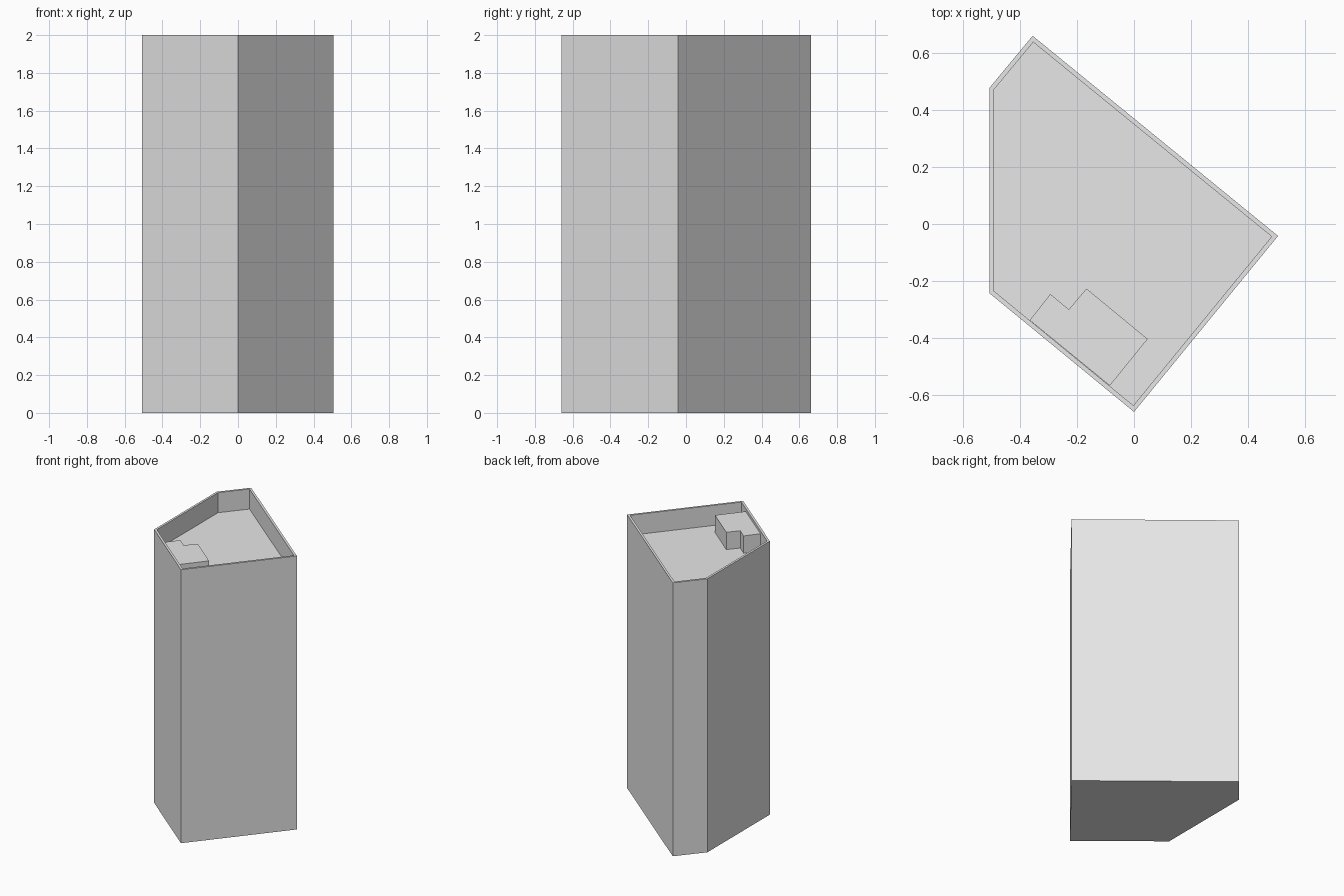
import bpy
import bmesh

if "Cube" in bpy.data.objects:
    bpy.data.objects.remove(bpy.data.objects["Cube"], do_unlink=True)

HEIGHT, ROOF, RIM = 2.0, 1.853, 0.016

grey = bpy.data.materials.new("light grey")
grey.use_nodes = True
grey.diffuse_color = (0.8, 0.8, 0.8, 1)
grey.node_tree.nodes["Principled BSDF"].inputs["Base Color"].default_value = (0.8, 0.8, 0.8, 1)


def prism(bm, outline, bottom, top):
    """Closed prism over a plan outline; returns its top face."""
    base = bm.faces.new([bm.verts.new((x, y, bottom)) for x, y in outline])
    cap = bm.faces.new([bm.verts.new((x, y, top)) for x, y in outline])
    low, high = list(base.verts), list(cap.verts)
    for i in range(len(outline)):
        j = (i + 1) % len(outline)
        bm.faces.new((low[i], low[j], high[j], high[i]))
    bmesh.ops.recalc_face_normals(bm, faces=bm.faces[:])
    return cap


def finish(name, bm):
    mesh = bpy.data.meshes.new(name)
    bm.to_mesh(mesh)
    bm.free()
    mesh.materials.append(grey)
    bpy.context.collection.objects.link(bpy.data.objects.new(name, mesh))


# Tower with a thin parapet around a sunken roof
bm = bmesh.new()
cap = prism(bm, [(-0.508, -0.243), (0, -0.66), (0.506, -0.042),
                 (-0.356, 0.661), (-0.508, 0.478)], 0, HEIGHT)
bmesh.ops.inset_region(bm, faces=[cap], thickness=RIM, use_even_offset=True)
well = bmesh.ops.extrude_discrete_faces(bm, faces=[cap])["faces"][0]
for v in well.verts:
    v.co.z = ROOF
bmesh.ops.recalc_face_normals(bm, faces=bm.faces[:])
finish("tower", bm)

# Notched stair housing against the front parapet
bm = bmesh.new()
prism(bm, [(-0.366, -0.338), (-0.085, -0.568), (0.048, -0.404),
           (-0.167, -0.227), (-0.229, -0.3), (-0.294, -0.246)], ROOF, 1.98)
finish("roof_housing", bm)
